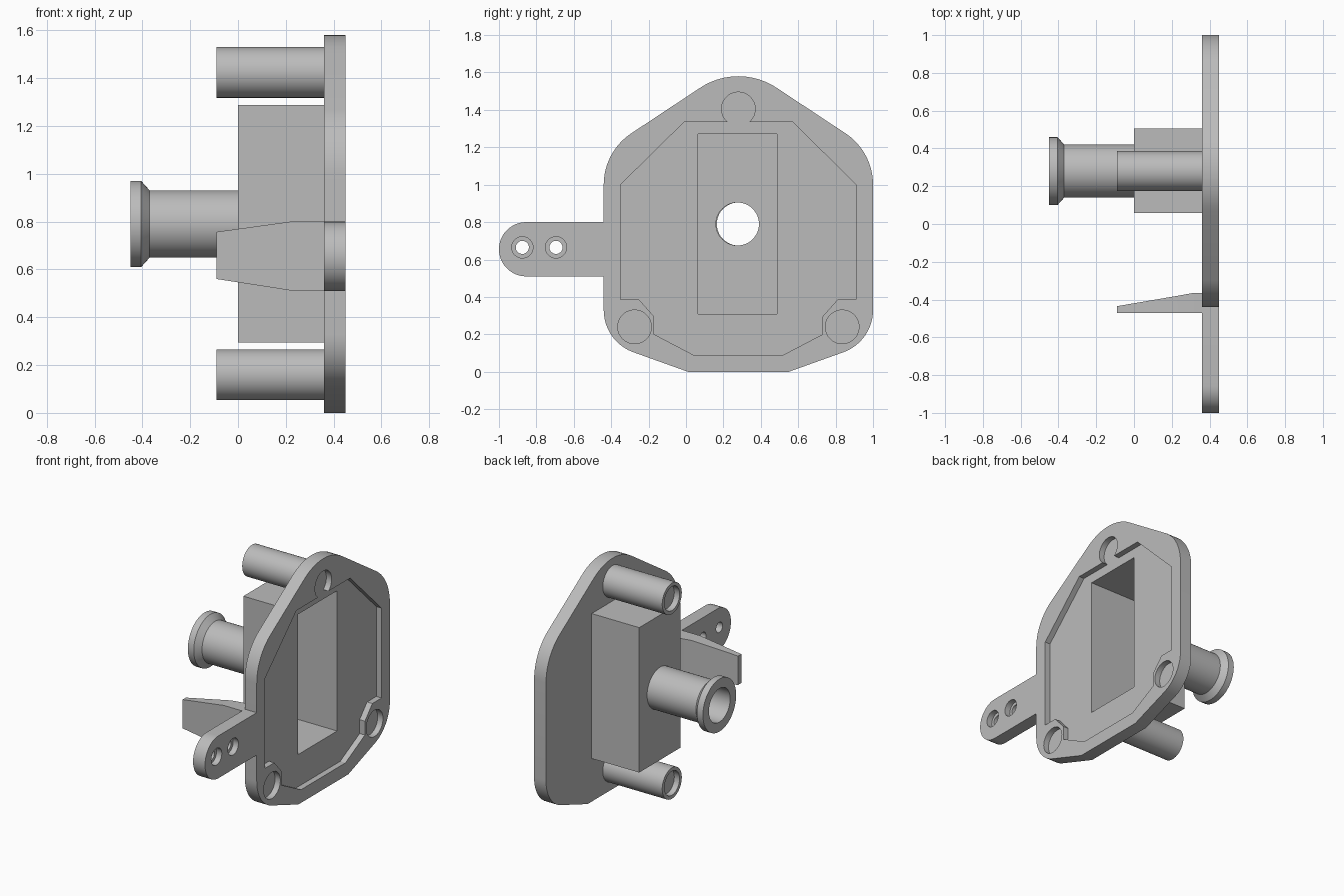
import bpy, bmesh, math
from mathutils import Matrix, Vector

if "Cube" in bpy.data.objects:
    bpy.data.objects.remove(bpy.data.objects["Cube"], do_unlink=True)

grey = bpy.data.materials.new("plain grey")
grey.use_nodes = True
GREY = (0.5, 0.5, 0.5, 1)
grey.diffuse_color = GREY
grey.node_tree.nodes["Principled BSDF"].inputs["Base Color"].default_value = GREY

MID = 0.28                 # y of the symmetry plane of the plate
BACK, FACE, FLOOR = 0.36, 0.45, 0.41


def finish(name, bm):
    bmesh.ops.recalc_face_normals(bm, faces=bm.faces)
    mesh = bpy.data.meshes.new(name)
    bm.to_mesh(mesh)
    bm.free()
    mesh.materials.append(grey)
    obj = bpy.data.objects.new(name, mesh)
    bpy.context.collection.objects.link(obj)
    return obj


def loft(name, sections):
    """Skin matching rings of points and cap both ends."""
    bm = bmesh.new()
    rings = [[bm.verts.new(p) for p in s] for s in sections]
    for a, b in zip(rings, rings[1:]):
        for i in range(len(a)):
            j = (i + 1) % len(a)
            bm.faces.new((a[i], a[j], b[j], b[i]))
    bm.faces.new(rings[0])
    bm.faces.new(rings[-1])
    return finish(name, bm)


def prism(name, outline, x0, x1):
    return loft(name, [[(x, y, z) for y, z in outline] for x in (x0, x1)])


def arc(y, z, r, a0, a1, n=12):
    angles = [math.radians(a0 + (a1 - a0) * i / n) for i in range(n + 1)]
    return [(y + r * math.cos(a), z + r * math.sin(a)) for a in angles]


def disc(y, z, r, x0, x1):
    return prism("cutter", arc(y, z, r, 0, 360, 48)[:-1], x0, x1)


def rect(y0, y1, z0, z1):
    return [(y0, z0), (y1, z0), (y1, z1), (y0, z1)]


def mirrored(half):
    return half + [(2 * MID - y, z) for y, z in reversed(half)]


def lathe(name, profile, y, z, n=48):
    """Spin (x, radius) points about an axis along x."""
    bm = bmesh.new()
    verts = [bm.verts.new((x, r, 0)) for x, r in profile]
    edges = [bm.edges.new(p) for p in zip(verts, verts[1:])]
    bmesh.ops.spin(bm, geom=verts + edges, cent=(0, 0, 0), axis=(1, 0, 0),
                   angle=math.tau, steps=n)
    bmesh.ops.remove_doubles(bm, verts=bm.verts, dist=1e-4)
    bmesh.ops.transform(bm, matrix=Matrix.Translation(Vector((0, y, z))), verts=bm.verts)
    return finish(name, bm)


def cut(obj, cutters):
    bpy.context.view_layer.objects.active = obj
    for c in cutters:
        mod = obj.modifiers.new("cut", "BOOLEAN")
        mod.operation, mod.solver, mod.object = "DIFFERENCE", "EXACT", c
        bpy.ops.object.modifier_apply(modifier=mod.name)
        bpy.data.objects.remove(c, do_unlink=True)


# Mounting plate with side arm
right = (arc(0.76, 0.33, 0.24, -68.5, 0) + arc(0.67, 1.0, 0.33, 0, 55))
left = [(2 * MID - y, z) for y, z in reversed(right)]
n = len(left) // 2
arm = [(-0.44, 0.80)] + arc(-0.855, 0.655, 0.145, 90, 270, 24) + [(-0.44, 0.51)]
outline = ([(0.55, 0)] + right + arc(MID, 1.21, 0.37, 55, 125)
           + left[:n] + arm + left[n:] + [(0.01, 0)])
plate = prism("mounting_plate", outline, BACK, FACE)

# Shallow recess, corner wells, window and countersunk arm holes
recess = mirrored([(-0.01, 1.335), (-0.35, 1.0), (-0.35, 0.385), (-0.25, 0.385),
                   (-0.17, 0.295), (-0.17, 0.2), (0.04, 0.09)])
cavity = rect(0.065, 0.487, 0.31, 1.27)
cutters = [prism("cutter", recess, FLOOR, 0.6), prism("cutter", cavity, 0.2, 0.6)]
cutters += [disc(y, z, 0.09, FLOOR, 0.6)
            for y, z in ((MID, 1.405), (-0.275, 0.24), (0.835, 0.24))]
for y in (-0.875, -0.695):
    cutters += [disc(y, 0.665, 0.057, FLOOR, 0.6), disc(y, 0.665, 0.035, 0.2, 0.6)]
cut(plate, cutters)

# Hollow box behind the plate
box = prism("hollow_box", rect(0.058, 0.506, 0.295, 1.287), 0, BACK)
cut(box, [prism("cutter", cavity, 0.015, 0.6), disc(0.275, 0.79, 0.115, -0.2, 0.2)])

# Flanged spout with through bore
spout = lathe("spout", [(0.0, 0.115), (0.0, 0.141), (-0.37, 0.141), (-0.405, 0.18),
                        (-0.45, 0.18), (-0.45, 0.115), (0.0, 0.115)], MID, 0.79)

# Posts with blind holes in their ends
posts = [lathe(name, [(BACK, 0), (BACK, 0.106), (-0.09, 0.106), (-0.09, 0.082),
                      (-0.05, 0.082), (-0.05, 0)], MID, z)
         for name, z in (("upper_post", 1.424), ("lower_post", 0.16))]

# Tapered tab beside the box
tab = loft("tapered_tab", [[(x, y, z) for y, z in rect(-0.47, y1, z0, z1)]
                           for x, y1, z0, z1 in ((-0.09, -0.435, 0.56, 0.757),
                                                 (0.22, -0.382, 0.512, 0.8),
                                                 (0.32, -0.364, 0.512, 0.8),
                                                 (BACK, -0.364, 0.512, 0.8))])

# Smooth round surfaces, crisp edges
bpy.ops.object.select_all(action="DESELECT")
for obj in [plate, box, spout, tab] + posts:
    obj.select_set(True)
bpy.context.view_layer.objects.active = plate
bpy.ops.object.shade_smooth_by_angle(angle=math.radians(25))
